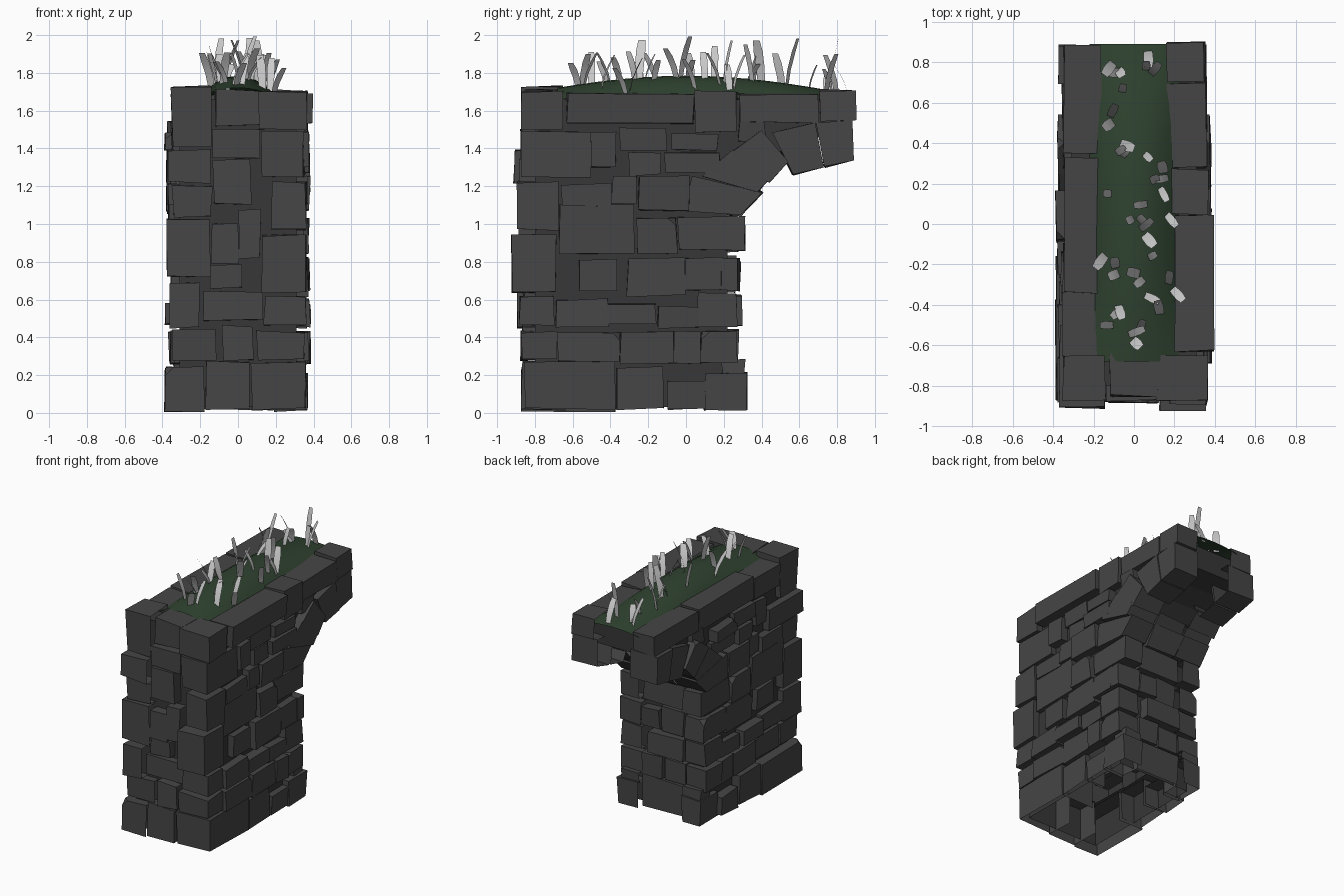
import bpy, bmesh, math, random
from mathutils import Vector

random.seed(7)
R = random.uniform
STONE = (.06, .06, .06, 1)
MORTAR = (.038, .038, .038, 1)


def finish(bm, name, color=None):
    me = bpy.data.meshes.new(name)
    bm.to_mesh(me)
    bm.free()
    ob = bpy.data.objects.new(name, me)
    bpy.context.collection.objects.link(ob)
    if color:
        m = bpy.data.materials.new(name + "_colour")
        m.diffuse_color = color
        me.materials.append(m)
    return ob


def stone(bm, quad, inner, outer, along_x=False, j=0.007):
    """Rough block, open at the hidden back: a quad (u, z) pushed from inner to outer depth."""
    rings = []
    for d in (inner, outer):
        ring = []
        for u, z in quad:
            u += R(-j, j)
            z = max(0.0, z + R(-j, j))
            e = d + R(-j, j)
            ring.append(bm.verts.new((u, e, z) if along_x else (e, u, z)))
        rings.append(ring)
    a, b = rings
    faces = [bm.faces.new(b), bm.faces.new(a[::-1])]
    faces += [bm.faces.new((a[i], a[(i + 1) % 4], b[(i + 1) % 4], b[i])) for i in range(4)]
    bmesh.ops.recalc_face_normals(bm, faces=faces)
    # drop the hidden back, and the underside of ground stones
    drop = [faces[1]] + ([faces[2]] if quad[0][1] < .03 else [])
    bmesh.ops.delete(bm, geom=drop, context='FACES_ONLY')
    # chip an outer corner now and then
    if R(0, 1) < 0.1:
        bmesh.ops.bevel(bm, geom=[b[random.choice((2, 3))]], offset=R(0.03, 0.05),
                        segments=1, affect='VERTICES')


def rect(r):
    u0, u1, z0, z1 = r
    return [(u0, z0), (u1, z0), (u1, z1), (u0, z1)]


# side courses: y0, y1, z0, z1
side = [
    (-.37, -.12, .02, .24), (-.10, .11, .02, .17), (.10, .32, .01, .21), (.19, .31, .2, .28),
    (-.68, -.35, .27, .43), (-.35, -.07, .26, .43), (-.07, .08, .26, .43), (.08, .27, .26, .43),
    (-.69, -.41, .46, .60), (-.41, -.16, .47, .58), (-.15, .07, .45, .56), (.06, .27, .46, .63),
    (-.57, -.37, .65, .81), (-.31, 0, .62, .82), (0, .19, .65, .82), (.18, .28, .65, .82),
    (-.67, -.28, .84, 1.10), (-.26, -.05, .84, 1.03), (-.04, .31, .86, 1.04),
    (-.66, -.40, 1.1, 1.21), (-.39, -.26, 1.11, 1.25), (-.25, .02, 1.07, 1.25),
    (-.50, -.37, 1.30, 1.49), (-.35, -.10, 1.39, 1.51), (-.30, -.14, 1.26, 1.38),
    (-.11, .18, 1.27, 1.38), (-.08, .17, 1.39, 1.48), (.28, .42, 1.44, 1.54)]
# corner blocks: y1, z0, z1, front overhang, inner x, outer x
corner_r = [(-.38, .02, .27, .85, .07, .36), (-.68, .28, .43, .87, .10, .35),
            (-.70, .46, .62, .88, .14, .36), (-.69, .64, .94, .92, .13, .36),
            (-.68, .97, 1.22, .89, .18, .36), (-.50, 1.25, 1.49, .87, .12, .35),
            (-.65, 1.5, 1.70, .87, .11, .36)]
corner_l = [(-.38, .01, .24, .87, .18, .39), (-.66, .28, .44, .86, .12, .345),
            (-.68, .45, .69, .89, .20, .36), (-.66, .72, 1.03, .88, .15, .38),
            (-.68, 1.04, 1.2, .87, .14, .345), (-.5, 1.22, 1.39, .91, .14, .37),
            (-.65, 1.41, 1.73, .87, .14, .35)]
# wedge stones of the half arch
wedges = [
    [(-.02, 1.07), (.29, 1.05), (.40, 1.17), (.03, 1.25)],
    [(.08, 1.25), (.38, 1.17), (.44, 1.24), (.245, 1.39)],
    [(.25, 1.39), (.44, 1.22), (.54, 1.33), (.40, 1.50)],
    [(.46, 1.48), (.565, 1.26), (.725, 1.30), (.68, 1.54)],
    [(.69, 1.54), (.735, 1.30), (.885, 1.34), (.885, 1.55)]]
# coping: y0, y1, z0, z1, inner x, outer x
cope_r = [(-.63, .04, 1.53, 1.69, .20, .395), (.05, .27, 1.49, 1.70, .17, .37),
          (.28, .70, 1.54, 1.69, .16, .36), (.71, .90, 1.55, 1.71, .16, .35)]
cope_l = [(-.65, -.34, 1.52, 1.69, .12, .35), (-.34, .33, 1.53, 1.70, .14, .34),
          (.35, .88, 1.55, 1.70, .16, .35)]

for name, s, corners, cope in (("right", 1, corner_r, cope_r), ("left", -1, corner_l, cope_l)):
    bm = bmesh.new()
    for r in side:
        stone(bm, rect(r), s * .19, s * R(.34, .395))
    for y1, z0, z1, front, a, b in corners:
        stone(bm, rect((-front, y1, z0, z1)), s * a, s * b)
    finish(bm, name + "_wall_stones", STONE)
    bm = bmesh.new()
    for q in wedges:
        stone(bm, q, s * .14, s * R(.355, .385), j=.005)
    finish(bm, name + "_arch_stones", STONE)
    bm = bmesh.new()
    for y0, y1, z0, z1, a, b in cope:
        stone(bm, rect((y0, y1, z0, z1)), s * a, s * b)
    finish(bm, name + "_coping_stones", STONE)

# middle stones of the front face
bm = bmesh.new()
for r in [(-.17, .06, .02, .27), (-.08, .08, .28, .46), (-.18, .13, .49, .64),
          (-.15, .02, .66, .78), (-.14, 0, .79, 1.0), (0, .12, .82, 1.08),
          (-.13, .07, 1.11, 1.34), (-.14, .12, 1.35, 1.5), (-.12, .12, 1.52, 1.71)]:
    stone(bm, rect(r), -.64, -R(.85, .90), True)
finish(bm, "front_wall_stones", STONE)

# middle stones of the back face
bm = bmesh.new()
for r in [(-.19, .19, .02, .26), (-.18, 0, .27, .43), (.01, .18, .27, .44), (-.18, .12, .46, .62),
          (-.16, .02, .64, .83), (.03, .18, .65, .8), (-.18, .17, .85, 1.04)]:
    stone(bm, rect(r), .1, R(.26, .31), True)
finish(bm, "back_wall_stones", STONE)

# stones under the arch, between the two sides
bm = bmesh.new()
for q in wedges[:2]:
    stone(bm, q, -.13, .13, j=.012)
finish(bm, "arch_underside_stones", STONE)

# mortar core behind the stones, open underneath
bm = bmesh.new()
prof = [(-.8, .03), (.22, .03), (.22, 1.08), (.33, 1.25), (.47, 1.37), (.62, 1.44),
        (.80, 1.48), (.80, 1.66), (-.8, 1.66)]
lo = [bm.verts.new((-.31, y, z)) for y, z in prof]
hi = [bm.verts.new((.31, y, z)) for y, z in prof]
bm.faces.new(lo[::-1])
bm.faces.new(hi)
for i in range(1, len(prof)):
    k = (i + 1) % len(prof)
    bm.faces.new((lo[i], lo[k], hi[k], hi[i]))
bmesh.ops.recalc_face_normals(bm, faces=bm.faces[:])
finish(bm, "mortar_core", MORTAR)


# turf bed, domed both ways and tucked under the coping
def turf_z(x, y):
    t = max(-1, min(1, y / .89))
    return 1.665 + (.02 + .10 * math.cos(t * math.pi / 2)) * (1 - (x / .22) ** 2)


bm = bmesh.new()
nx, ny = 8, 14
g = [[bm.verts.new((x, y, turf_z(x, y))) for x in [-.22 + .44 * i / nx for i in range(nx + 1)]]
     for y in [-.68 + 1.57 * k / ny for k in range(ny + 1)]]
for k in range(ny):
    for i in range(nx):
        bm.faces.new((g[k][i], g[k][i + 1], g[k + 1][i + 1], g[k + 1][i]))
turf = finish(bm, "turf", (.028, .055, .029, 1))
for p in turf.data.polygons:
    p.use_smooth = True

# grass blades: root x, root y, height
tufts = [(.07, .86, .17), (.06, .76, .28), (-.1, .8, .2), (-.08, .77, .12), (-.06, .65, .12),
         (-.12, .53, .26), (-.07, .4, .22), (-.09, .35, .14), (.05, .35, .19), (.15, .25, .17),
         (-.11, .15, .19), (.11, .2, .22), (.07, .1, .14), (0, .03, .12), (.16, .05, .15),
         (.03, -.03, .21), (-.14, -.15, .17), (-.09, -.22, .14), (.07, -.17, .10), (.03, -.25, .2),
         (.05, -.35, .12), (.17, -.3, .17), (.13, -.45, .17), (-.08, -.4, .16), (-.1, -.5, .18),
         (-.03, -.55, .16), (.02, -.54, .16)]
bm = bmesh.new()
for n, (x, y, h) in enumerate(tufts):
    for c in range(1 + n % 2):
        yaw = R(0, math.tau)
        side_v = Vector((math.cos(yaw), math.sin(yaw), 0))
        fwd = Vector((-side_v.y, side_v.x, 0))
        lean = fwd * R(.04, .09)
        root = Vector((x + c * .02, y - c * .02, turf_z(x, y) - .015))
        hh = h * (1 - .3 * c) + .015
        w = R(.02, .028)
        prev = None
        for t, k in ((0, .75), (.4, .9), (.75, .95), (1, .7)):
            mid = root + lean * t ** 1.5 + Vector((0, 0, hh * t))
            cur = (bm.verts.new(mid - side_v * w * k), bm.verts.new(mid + side_v * w * k))
            if prev:
                bm.faces.new((prev[0], prev[1], cur[1], cur[0]))
            prev = cur
grass = finish(bm, "grass_blades")
for p in grass.data.polygons:
    p.use_smooth = True
